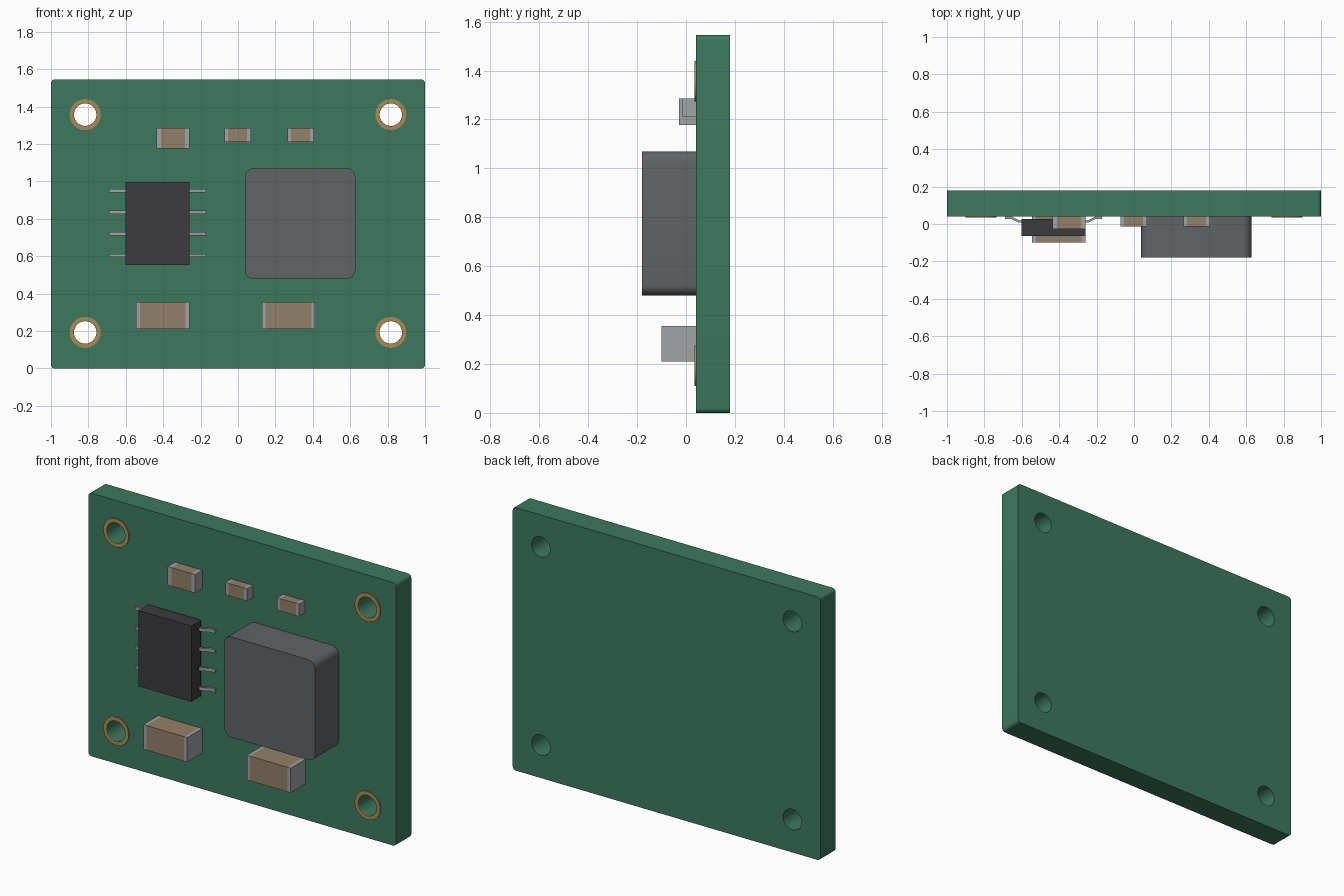
import bpy, bmesh, math

if "Cube" in bpy.data.objects:
    bpy.data.objects.remove(bpy.data.objects["Cube"])

BOARD_FACE = 0.04      # y of the component side of the board


def material(name, rgb):
    m = bpy.data.materials.new(name)
    m.diffuse_color = (*rgb, 1)
    m.use_nodes = True
    m.node_tree.nodes["Principled BSDF"].inputs["Base Color"].default_value = m.diffuse_color
    return m


GREEN = material("solder_mask", (0.045, 0.19, 0.115))
GOLD = material("gold_plating", (0.40, 0.26, 0.09))
TAN = material("ceramic_tan", (0.29, 0.22, 0.14))
SILVER = material("tin_silver", (0.36, 0.37, 0.38))
BLACK = material("chip_black", (0.045, 0.045, 0.05))
GREY = material("ferrite_grey", (0.12, 0.125, 0.13))


def circle(cx, cz, r, n=32):
    return [(cx + r * math.cos(math.tau * i / n), cz + r * math.sin(math.tau * i / n))
            for i in range(n)]


def rounded_rect(x0, x1, z0, z1, r, n=6):
    pts = []
    corners = [(x1 - r, z1 - r), (x0 + r, z1 - r), (x0 + r, z0 + r), (x1 - r, z0 + r)]
    for k, (cx, cz) in enumerate(corners):
        for i in range(n + 1):
            a = math.pi / 2 * (k + i / n)
            pts.append((cx + r * math.cos(a), cz + r * math.sin(a)))
    return pts


def extruded(name, outlines, low, high, mat, upright=True):
    """Fill outlines (inner ones are holes) and extrude along y, or z if not upright."""
    curve = bpy.data.curves.new(name, 'CURVE')
    curve.dimensions = '2D'
    curve.fill_mode = 'BOTH'
    curve.extrude = (high - low) / 2
    for pts in outlines:
        s = curve.splines.new('POLY')
        s.points.add(len(pts) - 1)
        for p, (u, v) in zip(s.points, pts):
            p.co = (u, v, 0, 1)
        s.use_cyclic_u = True
    obj = bpy.data.objects.new(name, curve)
    bpy.context.collection.objects.link(obj)
    mid = (low + high) / 2
    if upright:
        obj.rotation_euler.x = math.pi / 2
        obj.location.y = mid
    else:
        obj.location.z = mid
    bpy.ops.object.select_all(action='DESELECT')
    obj.select_set(True)
    bpy.context.view_layer.objects.active = obj
    bpy.ops.object.convert(target='MESH')
    obj = bpy.context.object
    bm = bmesh.new()
    bm.from_mesh(obj.data)
    bmesh.ops.remove_doubles(bm, verts=bm.verts, dist=1e-5)
    bmesh.ops.recalc_face_normals(bm, faces=bm.faces)
    bm.to_mesh(obj.data)
    bm.free()
    obj.data.materials.clear()
    obj.data.materials.append(mat)
    bpy.ops.object.shade_smooth_by_angle(angle=math.radians(35))
    return obj


def box(name, x0, x1, y0, y1, z0, z1, mat):
    bpy.ops.mesh.primitive_cube_add(
        size=1, location=((x0 + x1) / 2, (y0 + y1) / 2, (z0 + z1) / 2))
    obj = bpy.context.object
    obj.name = name
    obj.scale = (x1 - x0, y1 - y0, z1 - z0)
    bpy.ops.object.transform_apply(location=False, rotation=False, scale=True)
    obj.data.materials.append(mat)
    return obj


# Circuit board with four mounting holes
holes = [(x, z) for x in (-0.817, 0.817) for z in (0.193, 1.357)]
extruded("board", [rounded_rect(-1, 1, 0, 1.545, 0.02)] + [circle(x, z, 0.06) for x, z in holes],
         BOARD_FACE, 0.18, GREEN)

# Plated rings around the holes
for i, (x, z) in enumerate(holes):
    extruded(f"hole_ring_{i + 1}", [circle(x, z, 0.083), circle(x, z, 0.06)],
             0.034, BOARD_FACE, GOLD)

# Power inductor block
extruded("inductor", [rounded_rect(0.037, 0.627, 0.48, 1.07, 0.045)], -0.18, BOARD_FACE, GREY)

# Chip body and its bent legs
CHIP_X = -0.43
box("chip_body", CHIP_X - 0.172, CHIP_X + 0.172, -0.065, 0.026, 0.553, 0.998, BLACK)
leg_path = [(0.15, 0.007), (0.185, 0.007), (0.227, 0.028), (0.26, 0.028)]
leg_outline = leg_path + [(d, y + 0.013) for d, y in reversed(leg_path)]
for side, label in ((-1, "left"), (1, "right")):
    for i in range(4):
        z = 0.604 + i * 0.1155
        extruded(f"chip_leg_{label}_{i + 1}",
                 [[(CHIP_X + side * d, y) for d, y in leg_outline]],
                 z - 0.009, z + 0.009, SILVER, upright=False)

# Chip capacitors and resistors: x range, z range, front y, end cap width
parts = [
    ("large_capacitor_left", -0.545, -0.26, 0.211, 0.356, -0.10, 0.02),
    ("large_capacitor_right", 0.127, 0.412, 0.211, 0.356, -0.10, 0.02),
    ("medium_capacitor", -0.437, -0.26, 1.177, 1.286, -0.028, 0.024),
    ("small_resistor_left", -0.073, 0.069, 1.212, 1.285, -0.014, 0.02),
    ("small_resistor_right", 0.264, 0.406, 1.212, 1.285, -0.014, 0.02),
]
for name, x0, x1, z0, z1, y0, cap in parts:
    box(name + "_body", x0 + cap, x1 - cap, y0, BOARD_FACE, z0, z1, TAN)
    box(name + "_terminal_a", x0, x0 + cap, y0, BOARD_FACE, z0, z1, SILVER)
    box(name + "_terminal_b", x1 - cap, x1, y0, BOARD_FACE, z0, z1, SILVER)
